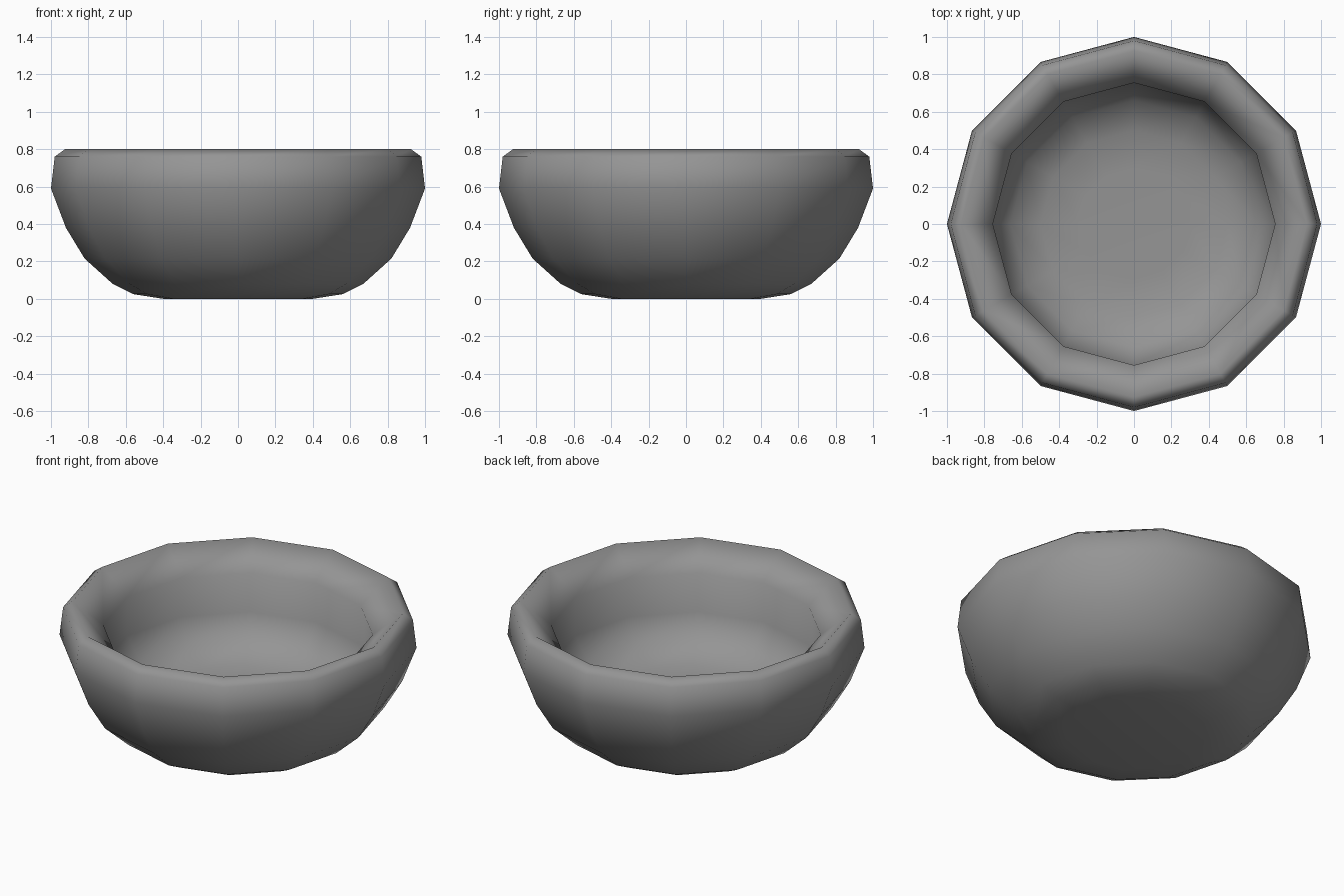
import bpy
import bmesh
from math import cos, sin, tau

cube = bpy.data.objects.get("Cube")
if cube:
    bpy.data.objects.remove(cube, do_unlink=True)

SIDES = 12


def material(name, color):
    mat = bpy.data.materials.new(name)
    mat.use_nodes = True
    mat.diffuse_color = color
    mat.node_tree.nodes["Principled BSDF"].inputs["Base Color"].default_value = color
    return mat


def lathe(name, profile, mat):
    """Spin (radius, height) points into a closed shell with flat end caps."""
    bm = bmesh.new()
    rings = [[bm.verts.new((r * cos(tau * i / SIDES), r * sin(tau * i / SIDES), z))
              for i in range(SIDES)] for r, z in profile]
    for low, high in zip(rings, rings[1:]):
        for i in range(SIDES):
            j = (i + 1) % SIDES
            bm.faces.new((low[i], low[j], high[j], high[i]))
    bm.faces.new(rings[0][::-1])
    bm.faces.new(rings[-1])
    for face in bm.faces:
        face.smooth = True
    mesh = bpy.data.meshes.new(name)
    bm.to_mesh(mesh)
    bm.free()
    mesh.materials.append(mat)
    obj = bpy.data.objects.new(name, mesh)
    bpy.context.collection.objects.link(obj)
    return obj


# Outer wall from the foot to the rim
outer = [(0.40, 0), (0.56, 0.025), (0.67, 0.08), (0.82, 0.215),
         (0.92, 0.38), (1.0, 0.59), (0.98, 0.76), (0.925, 0.80)]
# Sloped lip, upright inner wall and rounded floor
inner = [(0.755, 0.66), (0.755, 0.42), (0.66, 0.28), (0.50, 0.21), (0.30, 0.20)]

lathe("bowl", outer + inner, material("grey clay", (0.3, 0.3, 0.3, 1)))
